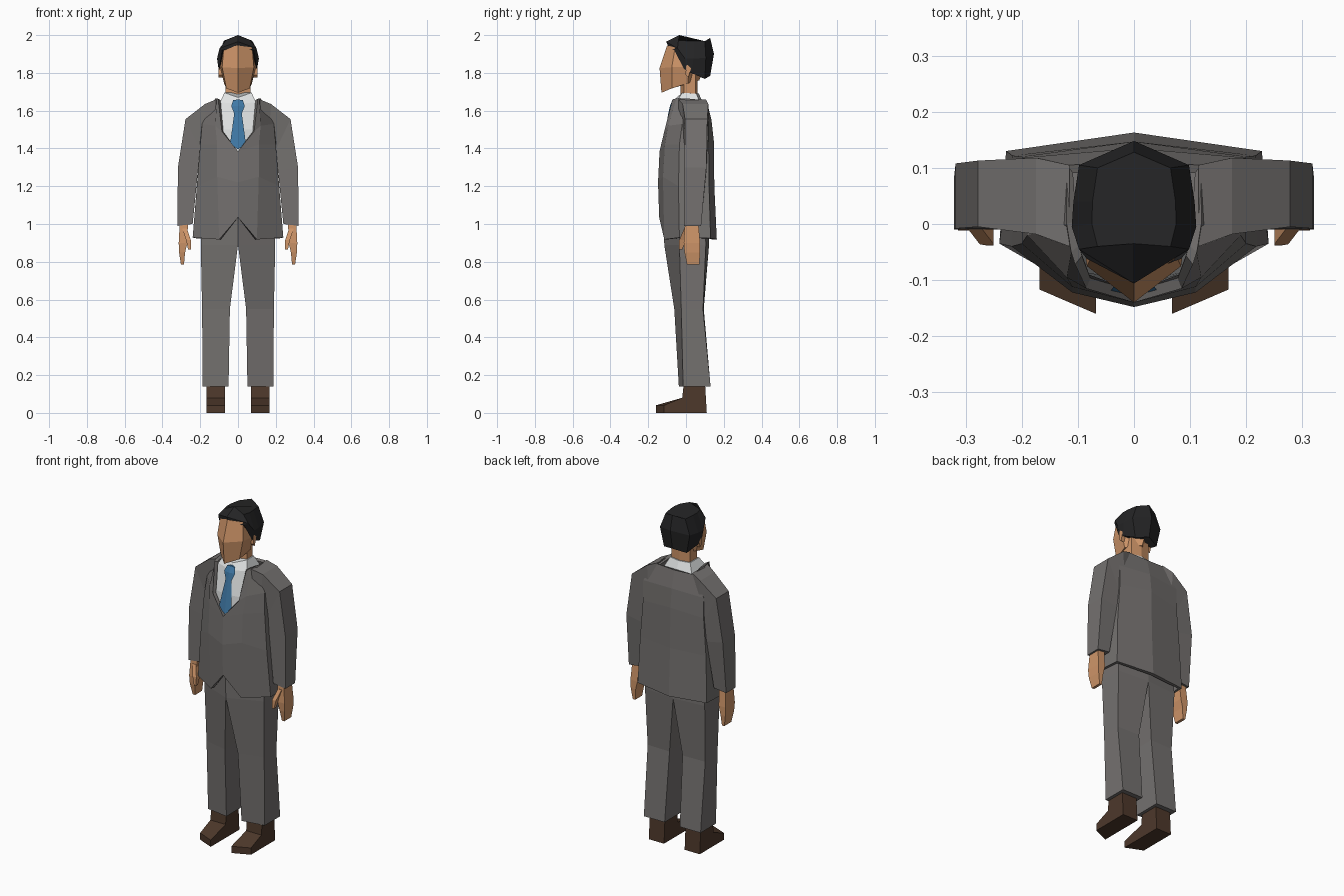
import bpy, bmesh


def material(name, rgb):
    m = bpy.data.materials.new(name)
    m.diffuse_color = (*rgb, 1)
    return m


SUIT = material("grey suit", (0.175, 0.165, 0.16))
SKIN = material("skin", (0.62, 0.30, 0.14))
HAIR = material("black hair", (0.018, 0.018, 0.019))
SHIRT = material("white shirt", (0.75, 0.77, 0.77))
TIE = material("blue tie", (0.05, 0.19, 0.38))
SHOE = material("brown leather", (0.075, 0.04, 0.024))


def finish(name, bm, mat, mirror=False):
    me = bpy.data.meshes.new(name)
    bm.to_mesh(me)
    bm.free()
    me.materials.append(mat)
    ob = bpy.data.objects.new(name, me)
    bpy.context.collection.objects.link(ob)
    if mirror:
        ob.modifiers.new("Mirror", 'MIRROR').merge_threshold = 0.0005
    return ob


def loft(name, rings, mat, mirror=False):
    """Skin closed rings of points and cap both ends."""
    bm = bmesh.new()
    rows = [[bm.verts.new(p) for p in r] for r in rings]
    n = len(rows[0])
    for a, b in zip(rows, rows[1:]):
        for i in range(n):
            j = (i + 1) % n
            bm.faces.new((a[i], a[j], b[j], b[i]))
    bm.faces.new(rows[0])
    bm.faces.new(rows[-1])
    bmesh.ops.recalc_face_normals(bm, faces=bm.faces[:])
    return finish(name, bm, mat, mirror)


def whole(half):
    """Complete a front-to-back half ring across x = 0."""
    return half + [(-x, y, z) for x, y, z in reversed(half) if x > 0]


def sym_loft(name, halves, mat):
    return loft(name, [whole(h) for h in halves], mat)


# Jacket: half shell whose front edge opens into the lapel V, then thickened
jacket_rows = [
    [(0, -.142, 1.035), (.10, -.115, .918), (.24, -.035, .928), (.228, .13, .925), (0, .163, .918)],
    [(0, -.148, 1.22), (.11, -.122, 1.25), (.218, -.04, 1.2), (.217, .122, 1.2), (0, .150, 1.2)],
    [(0, -.140, 1.385), (.11, -.112, 1.42), (.20, -.035, 1.42), (.20, .12, 1.42), (0, .147, 1.44)],
    [(.085, -.115, 1.49), (.12, -.095, 1.52), (.19, -.02, 1.53), (.20, .118, 1.54), (0, .135, 1.55)],
    [(.105, -.072, 1.66), (.112, -.05, 1.665), (.12, 0, 1.665), (.12, .105, 1.655), (0, .11, 1.65)],
]
bm = bmesh.new()
grid = [[bm.verts.new(p) for p in r] for r in jacket_rows]
for a, b in zip(grid, grid[1:]):
    for i in range(4):
        bm.faces.new((a[i], a[i + 1], b[i + 1], b[i]))
jacket = finish("jacket", bm, SUIT, True)
thick = jacket.modifiers.new("Thickness", 'SOLIDIFY')
thick.thickness = 0.02
thick.offset = -1

# Sleeves: (outer x, z), (inner x, z), front y, back y
sleeve = [(.115, 1.66, .12, 1.45, -.04, .105), (.175, 1.635, .16, 1.42, -.018, .118),
          (.278, 1.555, .195, 1.38, -.005, .113), (.318, 1.30, .212, 1.28, -.008, .108),
          (.321, .99, .24, 1.0, -.01, .08)]
loft("sleeves", [[(xo, f, zo), (xo, b, zo), (xi, b, zi), (xi, f, zi)]
                 for xo, zo, xi, zi, f, b in sleeve], SUIT, True)

# Trousers: inner x, outer x, inner-front y, outer-front y, outer-back y, inner-back y, z
legs = [(.05, .187, -.038, -.015, .13, .13, .14), (.043, .19, -.062, -.025, .09, .094, .55),
        (0, .197, -.115, -.035, .105, .122, .89), (0, .19, -.118, -.035, .10, .12, 1.08)]
loft("trousers", [[(xi, fi, z), (xo, fo, z), (xo, bo, z), (xi, bi, z)]
                  for xi, xo, fi, fo, bo, bi, z in legs], SUIT, True)

# Shoes: side profile lofted from inner to outer side with a slanted toe
loft("shoes", [[(x, toe, 0), (x, .11, 0), (x, .10, .17), (x, -.01, .17),
                (x, -.02, .08), (x, toe, .04)]
               for x, toe in ((.068, -.16), (.168, -.117))], SHOE, True)

# Hands: inner x, outer x, front y, back y, z
hand = [(.265, .308, -.005, .065, 1.01), (.268, .314, -.012, .075, .90),
        (.28, .312, -.008, .075, .85), (.286, .302, .005, .07, .785)]
loft("hands", [[(a, f, z), (b, f, z), (b, k, z), (a, k, z)] for a, b, f, k, z in hand], SKIN, True)
thumb = [(.27, .295, -.01, .02, .975), (.25, .275, -.036, 0, .915), (.25, .264, -.038, -.02, .865)]
loft("thumbs", [[(a, f, z), (b, f, z), (b, k, z), (a, k, z)] for a, b, f, k, z in thumb], SKIN, True)

# Shirt with collar
sym_loft("shirt", [
    [(0, -.115, 1.37), (.09, -.09, 1.37), (.09, .08, 1.37), (0, .10, 1.37)],
    [(0, -.103, 1.5), (.095, -.085, 1.5), (.095, .08, 1.5), (0, .10, 1.5)],
    [(0, -.068, 1.635), (.095, -.052, 1.645), (.09, .075, 1.64), (0, .09, 1.64)],
    [(0, -.05, 1.67), (.072, -.02, 1.695), (.066, .055, 1.69), (0, .068, 1.69)]], SHIRT)

# Tie: half width, z at centre, z at edge, front y
tie = [(.042, 1.395, 1.425, -.126), (.02, 1.585, 1.585, -.094),
       (.036, 1.625, 1.625, -.085), (.026, 1.66, 1.655, -.07)]
sym_loft("tie", [[(0, y, zc), (w, y + .006, ze), (0, y + .02, zc)] for w, zc, ze, y in tie], TIE)

# Neck and head
sym_loft("neck", [[(0, -.03, z), (.066, -.01, z), (.06, .05, z), (0, .062, z)]
                  for z in (1.64, 1.80)], SKIN)
sym_loft("head", [
    [(0, -.13, 1.695), (.062, -.075, 1.718), (.074, .01, 1.745), (0, .07, 1.76)],
    [(0, -.14, 1.825), (.084, -.075, 1.83), (.095, .01, 1.83), (0, .10, 1.83)],
    [(0, -.10, 1.945), (.075, -.058, 1.935), (.08, .01, 1.94), (0, .10, 1.94)]], SKIN)
loft("ears", [[(x, -.002, 1.79), (x, .012, 1.775), (x, .03, 1.835), (x, .022, 1.855), (x, 0, 1.85)]
              for x in (.08, .102)], SKIN, True)

# Hair cap with sideburns
sym_loft("hair", [
    [(0, -.092, 1.938), (.084, -.062, 1.92), (.098, -.01, 1.82), (.10, .028, 1.80),
     (.075, .10, 1.768), (0, .128, 1.785)],
    [(0, -.106, 1.965), (.098, -.045, 1.93), (.111, -.005, 1.875), (.108, .04, 1.875),
     (.098, .105, 1.88), (0, .148, 1.90)],
    [(0, -.035, 2.0), (.065, -.04, 1.972), (.075, 0, 1.97), (.074, .04, 1.97),
     (.065, .10, 1.968), (0, .128, 1.985)]], HAIR)
